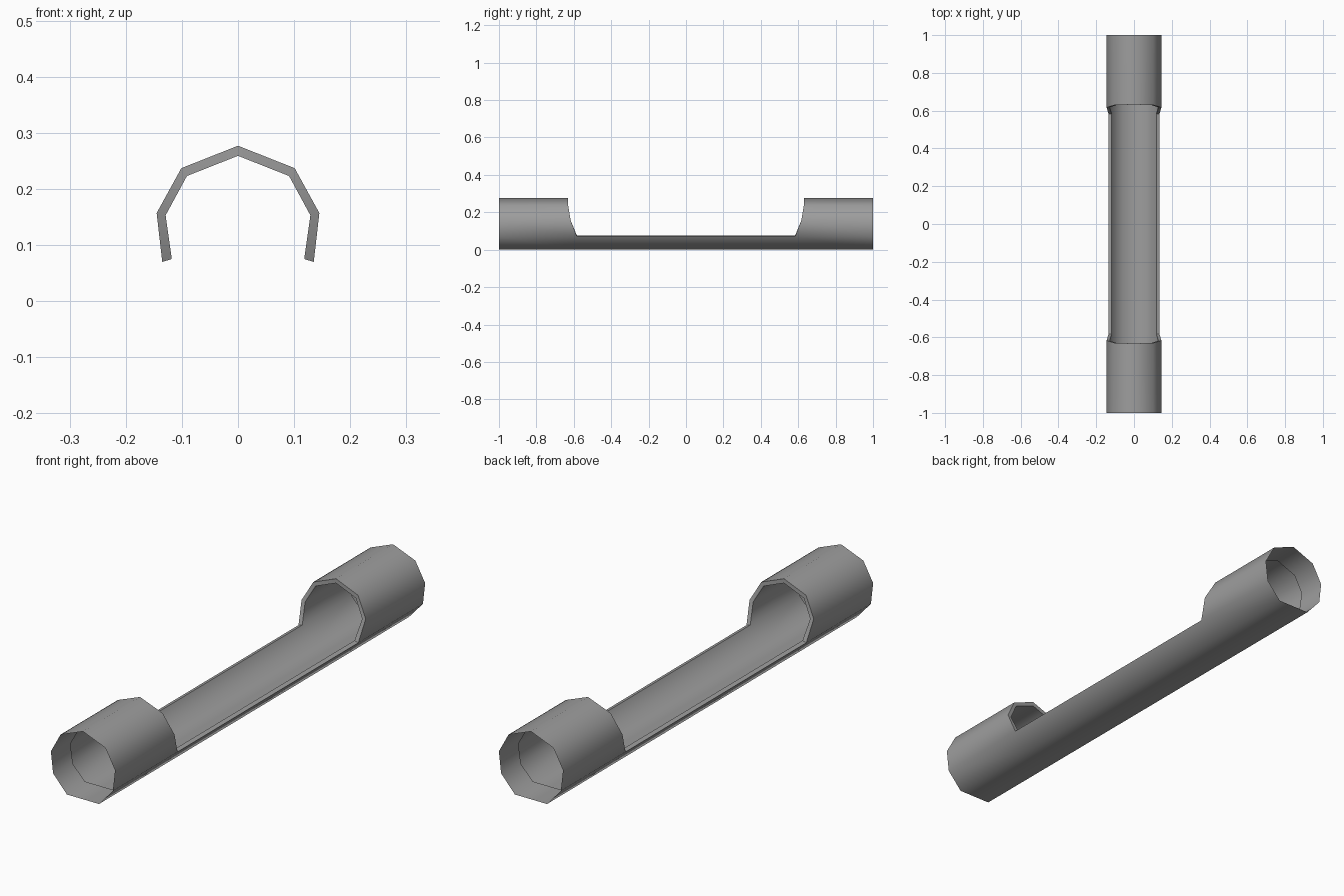
import bpy, bmesh, math

cube = bpy.data.objects.get("Cube")
if cube:
    bpy.data.objects.remove(cube, do_unlink=True)

# Half cross-sections (x, z), from the top ridge down to the flat bottom
OUTER = [(0, .277), (.101, .237), (.145, .157), (.135, .07), (.0725, 0)]
INNER = [(0, .259), (.091, .223), (.129, .153), (.118, .075), (.062, .016)]
# Distance of the opening's edge from the middle, for each profile corner
CUT = [.632, .63, .617, .583, .583]

metal = bpy.data.materials.new("grey_metal")
metal.use_nodes = True
grey = (.34, .34, .34, 1)
metal.diffuse_color = grey
metal.node_tree.nodes["Principled BSDF"].inputs["Base Color"].default_value = grey

bm = bmesh.new()


def columns(half, end):
    """One lengthwise row of four vertices per profile corner, left to right."""
    rows = []
    for k in range(-4, 5):
        x, z = half[abs(k)]
        x = math.copysign(x, k)
        c = CUT[abs(k)]
        rows.append([bm.verts.new((x, y, z)) for y in (-end, -c, c, end)])
    return rows


def skin(rows):
    """Closed sleeves at both ends, open trough between them."""
    for i in range(9):
        a, b = rows[i], rows[(i + 1) % 9]
        for j in range(3):
            if j == 1 and 1 <= i <= 6:
                continue
            bm.faces.new((a[j], b[j], b[j + 1], a[j + 1]))


# Outer shell, and an inner lining that stops short of the open ends
outer = columns(OUTER, 1.0)
inner = columns(INNER, .9)
skin(outer)
skin(inner)

# Rim around the opening: two arches and two long trough edges
for i in range(1, 7):
    for j in (1, 2):
        bm.faces.new((outer[i][j], outer[i + 1][j], inner[i + 1][j], inner[i][j]))
for i in (1, 7):
    bm.faces.new((outer[i][1], outer[i][2], inner[i][2], inner[i][1]))

# Make all faces point away from the wall
bmesh.ops.recalc_face_normals(bm, faces=bm.faces)
bm.normal_update()
top = max(bm.faces, key=lambda f: f.calc_center_median().z)
if top.normal.z < 0:
    bmesh.ops.reverse_faces(bm, faces=bm.faces)

mesh = bpy.data.meshes.new("slotted_tube")
bm.to_mesh(mesh)
bm.free()
mesh.materials.append(metal)
tube = bpy.data.objects.new("slotted_tube", mesh)
bpy.context.collection.objects.link(tube)

# Smooth walls, crisp rim
bpy.ops.object.select_all(action='DESELECT')
tube.select_set(True)
bpy.context.view_layer.objects.active = tube
bpy.ops.object.shade_smooth_by_angle(angle=math.radians(60))
